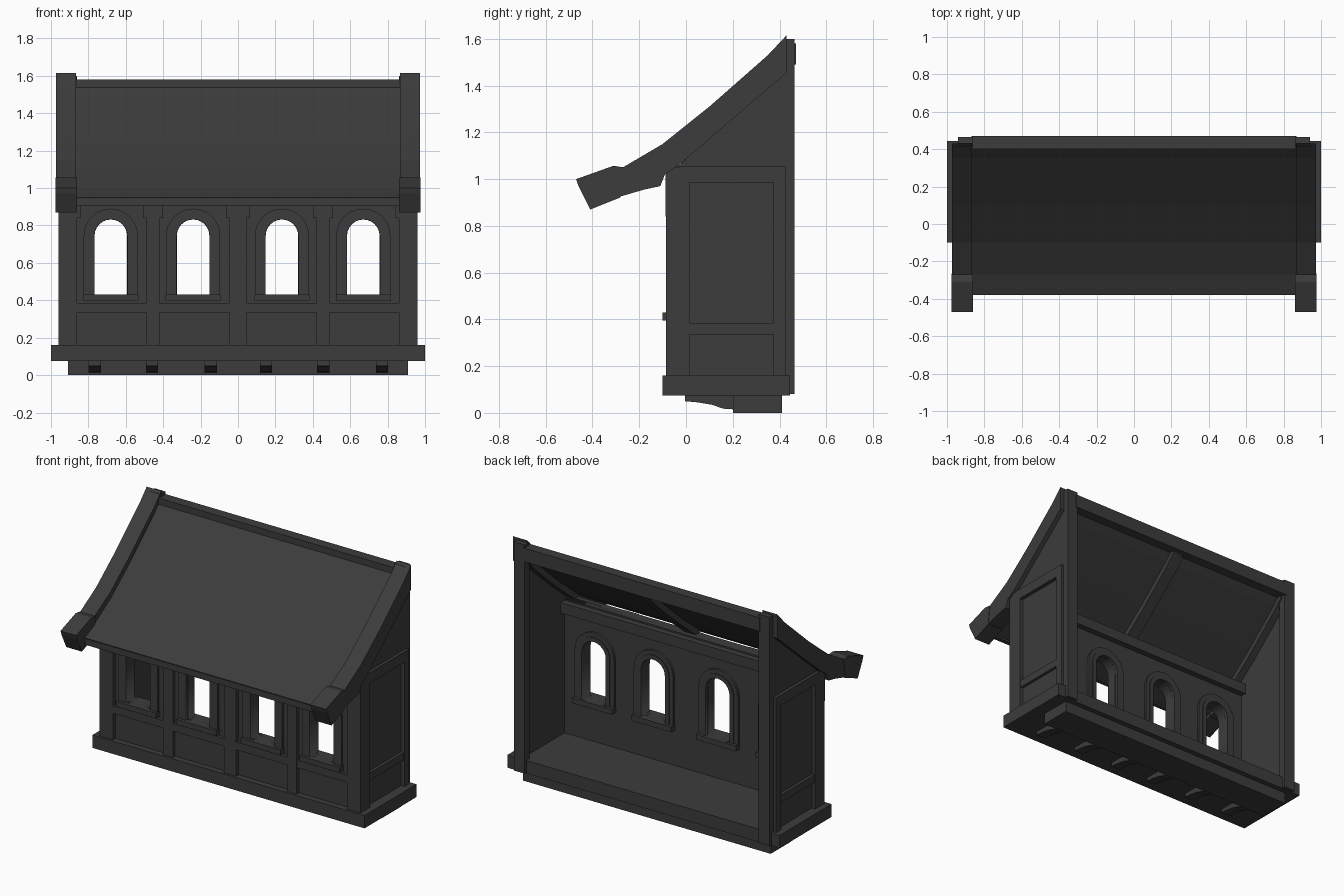
import bpy, bmesh, math

if "Cube" in bpy.data.objects:
    bpy.data.objects.remove(bpy.data.objects["Cube"])

MAT = bpy.data.materials.new("dark_grey")
MAT.diffuse_color = (0.045, 0.045, 0.045, 1)
MAT.use_nodes = True
MAT.node_tree.nodes["Principled BSDF"].inputs["Base Color"].default_value = MAT.diffuse_color


def add(name, mesh):
    ob = bpy.data.objects.new(name, mesh)
    bpy.context.collection.objects.link(ob)
    mesh.materials.clear()
    mesh.materials.append(MAT)
    return ob


def prism(name, profile, x0, x1):
    """Extrude a (y, z) outline along x."""
    bm = bmesh.new()
    face = bm.faces.new([bm.verts.new((x0, y, z)) for y, z in profile])
    ext = bmesh.ops.extrude_face_region(bm, geom=[face])["geom"]
    bmesh.ops.translate(bm, vec=(x1 - x0, 0, 0),
                        verts=[v for v in ext if isinstance(v, bmesh.types.BMVert)])
    bmesh.ops.recalc_face_normals(bm, faces=bm.faces)
    me = bpy.data.meshes.new(name)
    bm.to_mesh(me)
    bm.free()
    return add(name, me)


def box(name, x0, x1, y0, y1, z0, z1):
    return prism(name, [(y0, z0), (y1, z0), (y1, z1), (y0, z1)], x0, x1)


def both(fn, name, first, x0, x1, *rest):
    """Build a part on the right and its mirror image on the left."""
    for side, a, b in (("right", x0, x1), ("left", -x1, -x0)):
        if fn is prism:
            prism(f"{name}_{side}", first, a, b)
        else:
            box(f"{name}_{side}", a, b, *rest)


def plate(name, loops, y0, y1):
    """Flat plate in the xz plane; inner loops become holes."""
    cu = bpy.data.curves.new(name, 'CURVE')
    cu.dimensions, cu.fill_mode, cu.extrude = '2D', 'BOTH', (y1 - y0) / 2
    for loop in loops:
        sp = cu.splines.new('POLY')
        sp.points.add(len(loop) - 1)
        for p, (x, z) in zip(sp.points, loop):
            p.co = (x, z, 0, 1)
        sp.use_cyclic_u = True
    tmp = bpy.data.objects.new(name + "_curve", cu)
    bpy.context.collection.objects.link(tmp)
    dg = bpy.context.evaluated_depsgraph_get()
    me = bpy.data.meshes.new_from_object(tmp.evaluated_get(dg))
    bpy.data.objects.remove(tmp)
    ob = add(name, me)
    ob.rotation_euler.x = math.pi / 2
    ob.location.y = (y0 + y1) / 2
    return ob


def arch(cx, r, z0, zs, n=12):
    top = [(cx + r * math.cos(math.pi * i / n), zs + r * math.sin(math.pi * i / n))
           for i in range(n + 1)]
    return [(cx - r, z0), (cx + r, z0)] + top


# Plinth, support block and corbels
box("plinth", -1, 1, -0.1, 0.445, 0.075, 0.16)
box("support_block", -0.91, 0.91, 0.2, 0.41, 0, 0.08)
corbel = [(-0.005, 0.08), (-0.005, 0.05), (0.05, 0.045), (0.11, 0.035),
          (0.16, 0.018), (0.205, 0.015), (0.205, 0.08)]
for i, x in enumerate((-0.765, -0.46, -0.145, 0.15, 0.455, 0.77)):
    prism(f"corbel_{i}", corbel, x - 0.033, x + 0.033)

# Front wall with arched windows
WINDOWS = (-0.68, -0.24, 0.235, 0.67)
wall = [(-0.93, 0.15), (0.93, 0.15), (0.93, 1.05), (-0.93, 1.05)]
plate("front_wall", [wall] + [arch(x, 0.087, 0.43, 0.745) for x in WINDOWS], -0.06, -0.01)
for i, x in enumerate(WINDOWS):
    for side, y0, y1 in (("outer", -0.08, -0.06), ("inner", -0.01, 0.012)):
        plate(f"window_surround_{side}_{i}",
              [arch(x, 0.145, 0.43, 0.745), arch(x, 0.115, 0.425, 0.745)], y0, y1 - 0.006)
        plate(f"window_frame_{side}_{i}",
              [arch(x, 0.117, 0.42, 0.745), arch(x, 0.088, 0.43, 0.745)], y0, y1)
    box(f"window_sill_outer_{i}", x - 0.147, x + 0.147, -0.1, -0.05, 0.395, 0.43)
    box(f"window_sill_inner_{i}", x - 0.147, x + 0.147, -0.02, 0.03, 0.395, 0.43)

# Front posts with widened heads, and rails
for i, (a, b) in enumerate(((-0.96, -0.86), (-0.49, -0.42), (-0.045, 0.045),
                            (0.42, 0.49), (0.86, 0.96))):
    box(f"front_post_{i}", a, b, -0.085, -0.03, 0.15, 1.05)
    box(f"front_post_head_{i}", max(a - 0.018, -0.96), min(b + 0.018, 0.96),
        -0.087, -0.04, 0.84, 1.05)
box("front_rail", -0.87, 0.87, -0.083, -0.05, 0.335, 0.385)
box("front_top_rail", -0.87, 0.87, -0.083, -0.05, 0.91, 1.05)
box("inner_wall_beam", -0.92, 0.92, -0.02, 0.03, 0.97, 1.04)

# Side walls: panel, framing and gable
both(box, "side_wall", None, 0.9, 0.935, -0.05, 0.43, 0.15, 1.06)
both(box, "side_front_post", None, 0.91, 0.96, -0.03, 0.015, 0.15, 1.055)
both(box, "side_back_post", None, 0.92, 0.96, 0.375, 0.425, 0.15, 1.055)
both(box, "side_rail", None, 0.92, 0.955, 0.0, 0.39, 0.335, 0.385)
both(box, "side_top_rail", None, 0.9, 0.96, -0.03, 0.425, 0.985, 1.055)
both(prism, "gable", [(-0.05, 1.04), (0.425, 1.04), (0.425, 1.47)], 0.9, 0.94)

# Tall back posts and ridge beam
both(box, "back_post", None, 0.86, 0.94, 0.415, 0.465, 0.08, 1.6)
box("ridge_beam", -0.87, 0.87, 0.4, 0.47, 1.49, 1.58)

# Swept roof slab and rafters
top = [(-0.38, 0.95), (-0.27, 1.0), (-0.1, 1.105), (0.1, 1.265), (0.35, 1.485), (0.42, 1.56)]
roof = top + [(y + 0.015, z - 0.04) for y, z in reversed(top)]
prism("roof", roof, -0.87, 0.87)
rafter = ([(y + 0.01, z - 0.03) for y, z in top[2:]] +
          [(y + 0.02, z - 0.085) for y, z in reversed(top[2:])])
prism("centre_rafter", rafter, -0.04, 0.04)
both(prism, "end_rafter", rafter, 0.85, 0.91)
box("eave_board", -0.87, 0.87, -0.38, -0.35, 0.905, 0.945)

# Curved gable boards with heavy upturned ends
board = [(0.43, 1.615), (0.35, 1.53), (0.1, 1.31), (-0.1, 1.15), (-0.27, 1.05),
         (-0.3, 0.92), (-0.18, 0.955), (-0.11, 0.97), (-0.09, 1.02), (-0.03, 1.06),
         (0.43, 1.455)]
both(prism, "gable_board", board, 0.865, 0.972)
tip = [(-0.265, 1.05), (-0.31, 1.057), (-0.47, 1.0), (-0.46, 0.97), (-0.41, 0.87),
       (-0.28, 0.922)]
both(prism, "gable_board_tip", tip, 0.86, 0.975)
